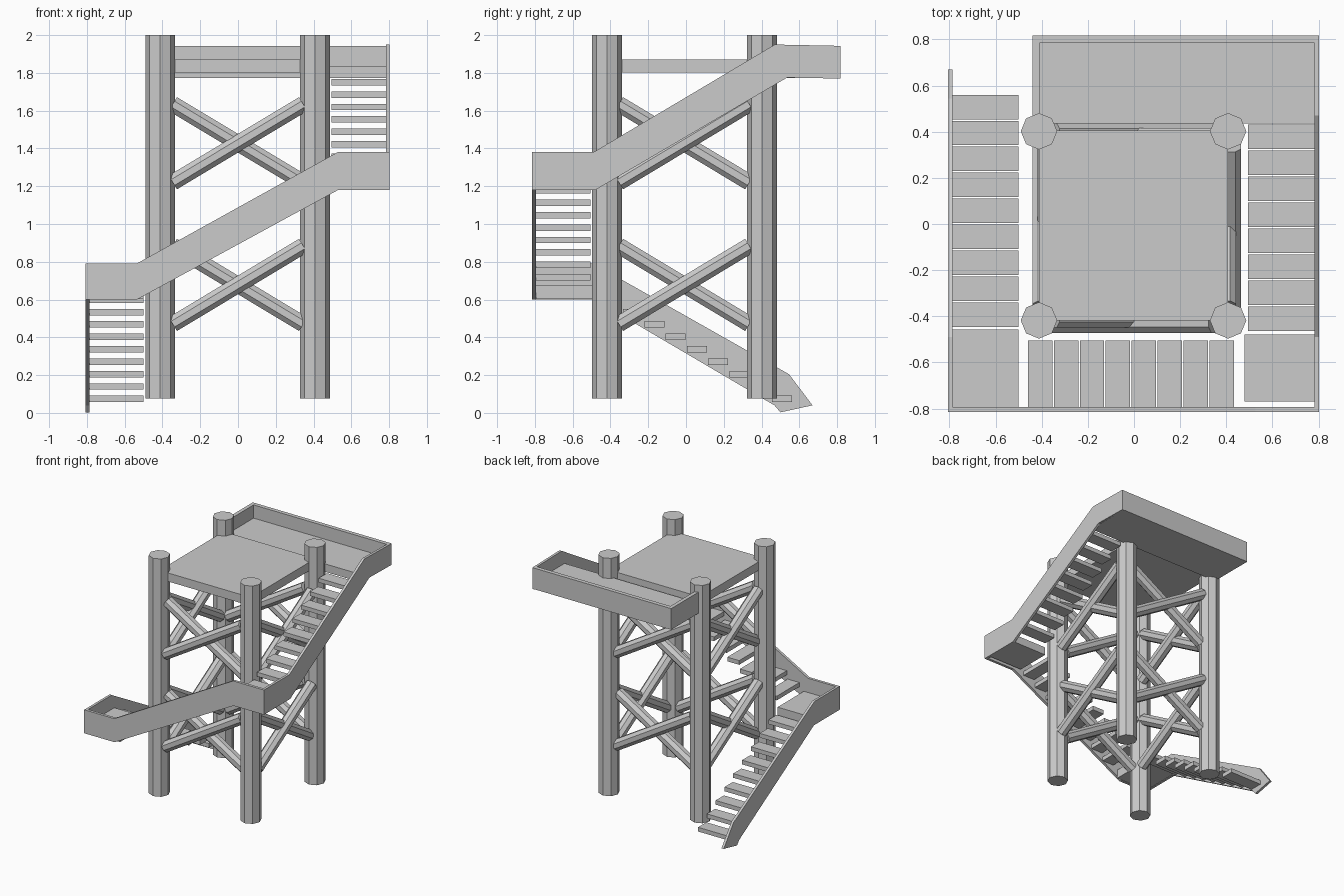
import bpy, bmesh
from math import radians
from mathutils import Vector, Matrix

if "Cube" in bpy.data.objects:
    bpy.data.objects.remove(bpy.data.objects["Cube"])


def finish(name, bm):
    bmesh.ops.recalc_face_normals(bm, faces=bm.faces)
    me = bpy.data.meshes.new(name)
    bm.to_mesh(me)
    bm.free()
    ob = bpy.data.objects.new(name, me)
    bpy.context.collection.objects.link(ob)
    return ob


def box(name, x, y, z):
    bm = bmesh.new()
    bmesh.ops.create_cube(bm, size=1)
    for v in bm.verts:
        v.co = [(r[0] + r[1]) / 2 + c * (r[1] - r[0]) for c, r in zip(v.co, (x, y, z))]
    return finish(name, bm)


def log(name, a, b, radius, spin=0.0):
    """Eight-sided log from a to b."""
    a, b = Vector(a), Vector(b)
    d = (b - a).normalized()
    side = Vector((0, 0, 1)).cross(d)
    side = side.normalized() if side.length > 1e-4 else Vector((1, 0, 0))
    rot = Matrix((side, d.cross(side), d)).transposed().to_4x4()
    bm = bmesh.new()
    bmesh.ops.create_cone(bm, cap_ends=True, segments=8, radius1=radius, radius2=radius,
                          depth=(b - a).length,
                          matrix=Matrix.Translation((a + b) / 2) @ rot @ Matrix.Rotation(spin, 4, 'Z'))
    return finish(name, bm)


def board(name, profile, axis, lo, hi):
    """Side profile (horizontal, z) given thickness along axis."""
    bm = bmesh.new()
    rings = []
    for t in (lo, hi):
        rings.append([bm.verts.new((t, u, z) if axis == 'x' else (u, t, z)) for u, z in profile])
    bm.faces.new(rings[0])
    bm.faces.new(rings[1])
    n = len(profile)
    for i in range(n):
        j = (i + 1) % n
        bm.faces.new((rings[0][i], rings[0][j], rings[1][j], rings[1][i]))
    return finish(name, bm)


# Corner posts
for x in (-0.412, 0.408):
    for y in (-0.418, 0.402):
        log("corner_post", (x, y, 0.075), (x, y, 2.0), 0.079)

# Crossed braces: outer one rises to the right seen from outside, inner one falls
H = 0.345
faces = {  # centre depth of the outer brace, and point mapping (along, depth)
    "front": (0.430, lambda u, d: (u, -d)),
    "right": (0.422, lambda u, d: (d, u - 0.01)),
    "back": (0.396, lambda u, d: (-u, d)),
    "left": (0.398, lambda u, d: (-d, -u - 0.01)),
}
for side, (depth, place) in faces.items():
    for z in (0.47, 1.22):
        for tag, s, d in (("outer", 1, depth), ("inner", -1, depth - 0.023)):
            log(f"{side}_{tag}_brace", (*place(-s * H, d), z), (*place(s * H, d), z + 0.415),
                0.046, radians(22.5))

# Main platform and upper walkway
box("platform", (-0.412, 0.408), (-0.418, 0.405), (1.803, 1.872))
box("upper_landing_floor", (-0.425, 0.79), (0.435, 0.80), (1.772, 1.836))
box("upper_landing_left_wall", (-0.44, -0.41), (0.437, 0.818), (1.772, 1.943))
box("upper_landing_back_wall", (-0.44, 0.803), (0.785, 0.818), (1.772, 1.943))

# Stair landings
box("lower_landing", (-0.79, -0.50), (-0.795, -0.457), (0.603, 0.675))
box("middle_landing", (0.48, 0.787), (-0.77, -0.48), (1.185, 1.25))

# Outer side boards of the three flights
board("left_side_board", [(0.50, 0.003), (0.67, 0.04), (0.545, 0.205), (-0.49, 0.79),
                          (-0.815, 0.79), (-0.815, 0.60), (-0.485, 0.60), (0.468, 0.04)],
      'x', -0.807, -0.787)
board("front_side_board", [(-0.807, 0.60), (-0.535, 0.60), (0.53, 1.18), (0.803, 1.18),
                           (0.803, 1.38), (0.527, 1.38), (-0.537, 0.79), (-0.807, 0.79)],
      'y', -0.815, -0.793)
board("right_side_board", [(-0.815, 1.18), (-0.48, 1.18), (0.535, 1.775), (0.818, 1.77),
                           (0.818, 1.943), (0.47, 1.95), (-0.49, 1.38), (-0.815, 1.38)],
      'x', 0.783, 0.803)

# Treads
RUN, RISE, DEPTH, THICK = 0.1125, 0.0657, 0.106, 0.034
for i in range(9):
    y, z = 0.56 - i * RUN, 0.091 + i * RISE
    box("left_tread", (-0.79, -0.50), (y - DEPTH, y), (z - THICK, z))
for i in range(8):
    x, z = -0.46 + i * RUN, 0.735 + i * RISE
    box("front_tread", (x, x + DEPTH), (-0.796, -0.505), (z - THICK, z))
    y, z = -0.463 + i * RUN, 1.308 + i * RISE
    box("right_tread", (0.495, 0.786), (y, y + DEPTH), (z - THICK, z))
